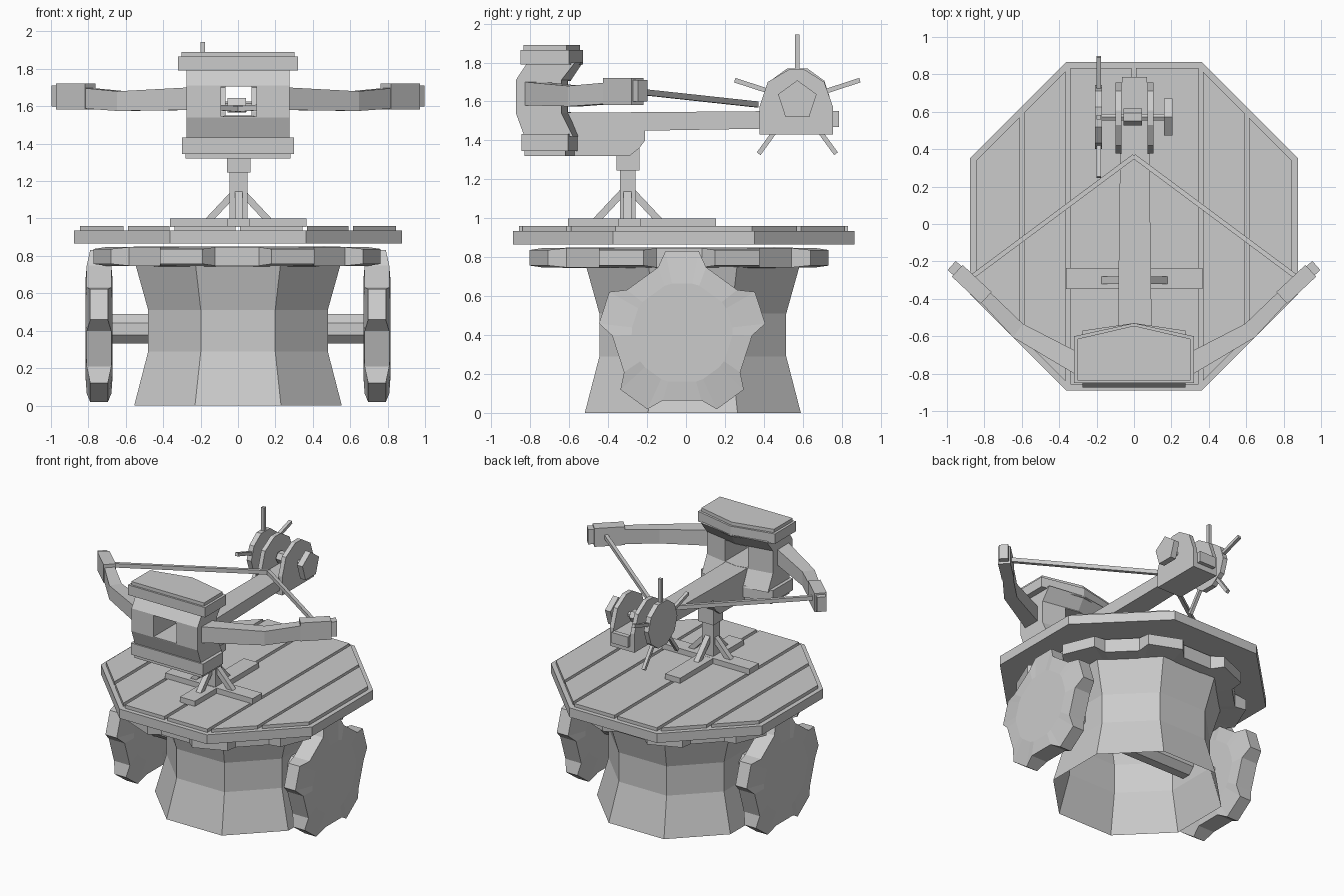
import bpy, bmesh, math
from mathutils import Vector, Matrix

if "Cube" in bpy.data.objects:
    bpy.data.objects.remove(bpy.data.objects["Cube"])

mat = bpy.data.materials.new("light_grey")
mat.diffuse_color = (0.6, 0.6, 0.6, 1)
mat.use_nodes = True
mat.node_tree.nodes["Principled BSDF"].inputs["Base Color"].default_value = mat.diffuse_color


def loft(name, rings, caps=True):
    """Skin a list of rings that all have the same number of points."""
    bm = bmesh.new()
    vs = [[bm.verts.new(p) for p in r] for r in rings]
    n = len(vs[0])
    for a, b in zip(vs, vs[1:]):
        for i in range(n):
            j = (i + 1) % n
            bm.faces.new((a[i], a[j], b[j], b[i]))
    if caps:
        bm.faces.new(vs[0][::-1])
        bm.faces.new(vs[-1])
    bmesh.ops.recalc_face_normals(bm, faces=bm.faces)
    me = bpy.data.meshes.new(name)
    bm.to_mesh(me)
    bm.free()
    me.materials.append(mat)
    ob = bpy.data.objects.new(name, me)
    bpy.context.collection.objects.link(ob)
    return ob


def prism(name, pts, z0, z1):
    return loft(name, [[(x, y, z) for x, y in pts] for z in (z0, z1)])


def box(name, x0, x1, y0, y1, z0, z1):
    return prism(name, [(x0, y0), (x1, y0), (x1, y1), (x0, y1)], z0, z1)


def side_prism(name, pts, x0, x1):
    return loft(name, [[(x, y, z) for y, z in pts] for x in (x0, x1)])


def disc(n, r, cy, cz, start=90):
    """Points of a regular polygon in the side (y, z) plane."""
    return [(cy + r * math.cos(math.radians(start + 360 * i / n)),
             cz + r * math.sin(math.radians(start + 360 * i / n))) for i in range(n)]


def bar(name, a, b, w, h):
    """Rectangular bar from a to b: w across, h upright."""
    a, b = Vector(a), Vector(b)
    d = (b - a).normalized()
    s = d.cross(Vector((0, 0, 1)))
    s = s.normalized() if s.length > 1e-3 else Vector((0, 1, 0))
    u = s.cross(d)
    return loft(name, [[p + s * w / 2 * i + u * h / 2 * j
                        for i, j in ((-1, -1), (1, -1), (1, 1), (-1, 1))] for p in (a, b)])


def gear(name, teeth, start, base, tip, half_core, half_base, half_tip, xf):
    """Gear with thinner teeth; base and tip are (radius, half angle)."""
    rings = [[], [], [], []]
    for k in range(teeth):
        c = start + 360 * k / teeth
        for (r, a), s, h in ((base, -1, half_base), (tip, -1, half_tip),
                             (tip, 1, half_tip), (base, 1, half_base)):
            t = math.radians(c + s * a)
            u = Vector((math.cos(t), math.sin(t), 0))
            core = base[0] * 0.72
            for ring, rr, z in zip(rings, (core, r, r, core), (-half_core, -h, h, half_core)):
                ring.append(xf @ (u * rr + Vector((0, 0, z))))
    return loft(name, rings)


def octagon(apothem, cy):
    r = apothem / math.cos(math.pi / 8)
    return [(r * math.cos(math.pi / 8 + i * math.pi / 4),
             cy + r * math.sin(math.pi / 8 + i * math.pi / 4)) for i in range(8)]


# waisted drum, open underneath
loft("drum", [[(x, y, z) for x, y in octagon(a, 0.035)]
              for a, z in ((0.555, 0), (0.48, 0.29), (0.48, 0.51), (0.55, 0.76))], caps=False)

# turntable gear, side wheels and their axle
gear("turntable_gear", 8, 22.5, (0.71, 13), (0.79, 9), 0.0525, 0.05, 0.04,
     Matrix.Translation((-0.005, -0.035, 0.797)))
side = Matrix(((0, 0, 1, 0), (1, 0, 0, 0), (0, 1, 0, 0), (0, 0, 0, 1)))
for s, label in ((-1, "left"), (1, "right")):
    gear(label + "_wheel", 5, 90, (0.36, 20), (0.43, 11.5), 0.073, 0.066, 0.047,
         Matrix.Translation((s * 0.743, -0.02, 0.41)) @ side)
side_prism("wheel_axle", disc(8, 0.085, -0.02, 0.41, 22.5), -0.69, 0.69)

# platform and planks
prism("platform", octagon(0.878, -0.012), 0.865, 0.935)
A, H = 0.845, 0.35
for x0, x1 in ((-0.845, -0.613), (-0.588, -0.365), (-0.34, -0.013),
               (0.012, 0.345), (0.368, 0.592), (0.615, 0.845)):
    xs = sorted({x0, x1} | {b for b in (-H, H) if x0 < b < x1})
    dep = [max(0.002, min(A, A + H - abs(x))) for x in xs]
    prism("plank", [(x, -0.012 - d) for x, d in zip(xs, dep)] +
          [(x, -0.012 + d) for x, d in reversed(list(zip(xs, dep)))], 0.93, 0.96)

# crossed feet, post and struts
box("foot_across", -0.363, 0.365, -0.347, -0.235, 0.955, 1.0)
box("foot_along", -0.06, 0.065, -0.605, 0.155, 0.955, 0.999)
box("post", -0.045, 0.05, -0.34, -0.26, 0.99, 1.26)
box("post_head", -0.06, 0.068, -0.357, -0.24, 1.245, 1.36)
for dx, dy in ((1, 0), (-1, 0), (0, 1), (0, -1)):
    bar("strut", (0.003 + dx * 0.165, -0.3 + dy * 0.165, 0.985),
        (0.003 + dx * 0.015, -0.3 + dy * 0.015, 1.145), 0.04, 0.036)

# main beam, slightly tapered
profile = [(-0.65, 1.32), (-0.29, 1.32), (-0.24, 1.36), (-0.21, 1.4), (-0.21, 1.45),
           (0.38, 1.46), (0.38, 1.55), (-0.21, 1.545), (-0.65, 1.543)]
loft("beam", [[(0.004 + s * (0.083 - 0.013 * y), y, z) for y, z in profile] for s in (-1, 1)])
box("beam_end", -0.075, 0.08, 0.377, 0.756, 1.43, 1.545)
box("end_plate", -0.065, 0.07, 0.75, 0.785, 1.47, 1.55)


# head: bulged body with a window between two collars
def pent(hw, front, flank, peak, z):
    return [(-hw, front, z), (hw, front, z), (hw, flank, z), (0, peak, z), (-hw, flank, z)]


body = loft("head_body", [pent(0.275, -0.83, -0.58, -0.54, 1.42),
                          pent(0.275, -0.874, -0.64, -0.59, 1.54),
                          pent(0.275, -0.874, -0.64, -0.59, 1.71),
                          pent(0.275, -0.815, -0.57, -0.53, 1.80)])
cutter = box("window_cutter", -0.09, 0.1, -1.0, -0.4, 1.545, 1.705)
cutter.hide_render = True
mod = body.modifiers.new("window", 'BOOLEAN')
mod.object = cutter
mod.operation = 'DIFFERENCE'
mod.solver = 'EXACT'
bpy.context.view_layer.objects.active = body
bpy.ops.object.modifier_apply(modifier=mod.name)
bpy.data.objects.remove(cutter)
for name, hw, inset, z0, z1 in (("upper_collar", 0.32, 0, 1.79, 1.865),
                                ("lid", 0.302, 0.014, 1.86, 1.89),
                                ("lower_collar", 0.3, 0.005, 1.345, 1.432),
                                ("base_slab", 0.28, 0.02, 1.32, 1.35)):
    loft(name, [pent(hw, -0.85 + inset, -0.6 - inset, -0.53 - inset, z) for z in (z0, z1)])

# bow arms, end blocks and string
for s in (-1, 1):
    rings = []
    for x, y, nx, ny, w, z0, z1 in ((0.25, -0.775, 0.45, -0.89, 0.115, 1.58, 1.70),
                                    (0.62, -0.57, 0.58, -0.81, 0.09, 1.575, 1.68),
                                    (0.83, -0.355, 0.68, -0.73, 0.07, 1.59, 1.70)):
        p, q = (x - nx * w / 2, y - ny * w / 2), (x + nx * w / 2, y + ny * w / 2)
        rings.append([(s * p[0], p[1], z0), (s * q[0], q[1], z0),
                      (s * q[0], q[1], z1), (s * p[0], p[1], z1)])
    loft("bow_arm", rings)
    bar("arm_block", (s * 0.79, -0.395, 1.652), (s * 0.945, -0.25, 1.652), 0.085, 0.138)
    bar("arm_cap", (s * 0.93, -0.262, 1.655), (s * 0.975, -0.222, 1.655), 0.065, 0.11)
    bar("string", (s * 0.87, -0.285, 1.655), (0, 0.362, 1.585), 0.025, 0.03)

# winch: cheeks, axle, spool, spoked wheel and end knob
cheek = [(0.377, 1.43), (0.756, 1.43), (0.756, 1.57), (0.71, 1.7),
         (0.607, 1.765), (0.53, 1.765), (0.42, 1.7), (0.377, 1.57)]
side_prism("left_cheek", cheek, -0.1, -0.068)
side_prism("right_cheek", cheek, 0.072, 0.105)
CY, CZ = 0.572, 1.605
side_prism("winch_axle", disc(6, 0.02, CY, CZ), -0.2, 0.18)
side_prism("spool", disc(6, 0.045, CY, CZ, 0), -0.055, 0.042)
side_prism("knob", disc(5, 0.104, CY, CZ), 0.16, 0.205)
side_prism("winch_wheel", disc(10, 0.172, CY, CZ, 0), -0.208, -0.17)
for k in range(5):
    t = math.radians(90 + 72 * k)
    c, n = math.cos(t), math.sin(t)
    side_prism("spoke", [(CY + r * c - w * n, CZ + r * n + w * c)
                         for r, w in ((0.1, -0.012), (0.338, -0.012), (0.338, 0.012), (0.1, 0.012))],
               -0.2, -0.176)
